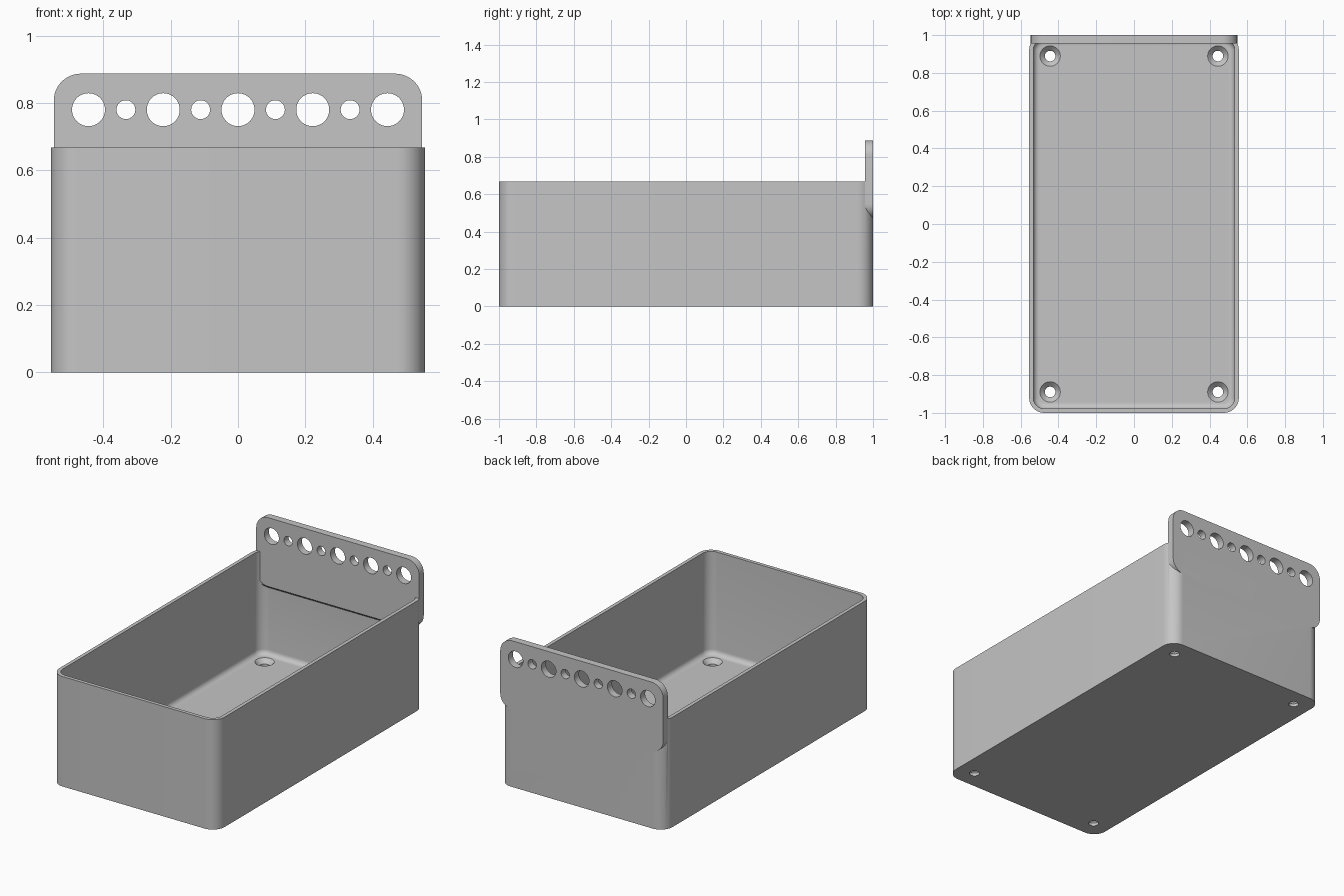
import bpy, bmesh, math
from mathutils import Matrix

old = bpy.data.objects.get("Cube")
if old:
    bpy.data.objects.remove(old, do_unlink=True)

HX, HY, HEIGHT = 0.555, 1.0, 0.667      # outer half width, half length, wall height
WALL, FLOOR, RADIUS = 0.022, 0.044, 0.08
PLATE_T, PLATE_LOW, PLATE_TOP = 0.044, 0.469, 0.887
SINK_X, SINK_Y = 0.444, 0.889

grey = bpy.data.materials.new("light_grey")
grey.use_nodes = True
color = (0.56, 0.56, 0.56, 1)
grey.diffuse_color = color
grey.node_tree.nodes["Principled BSDF"].inputs["Base Color"].default_value = color


def rounded(hx, hy, r, steps=12):
    """Outline of a rounded rectangle, counter-clockwise."""
    pts = []
    for k, (sx, sy) in enumerate([(1, 1), (-1, 1), (-1, -1), (1, -1)]):
        for i in range(steps + 1):
            a = (k + i / steps) * math.pi / 2
            pts.append((sx * (hx - r) + r * math.cos(a), sy * (hy - r) + r * math.sin(a)))
    return pts


def loft(name, layers, matrix=Matrix()):
    """Closed solid through a stack of (outline, height) layers."""
    bm = bmesh.new()
    rings = [[bm.verts.new((x, y, z)) for x, y in outline] for outline, z in layers]
    for low, high in zip(rings, rings[1:]):
        for i in range(len(low)):
            j = (i + 1) % len(low)
            bm.faces.new((low[i], low[j], high[j], high[i]))
    bm.faces.new(rings[0][::-1])
    bm.faces.new(rings[-1])
    bmesh.ops.transform(bm, matrix=matrix, verts=bm.verts)
    bmesh.ops.recalc_face_normals(bm, faces=bm.faces)
    mesh = bpy.data.meshes.new(name)
    bm.to_mesh(mesh)
    bm.free()
    mesh.materials.append(grey)
    obj = bpy.data.objects.new(name, mesh)
    bpy.context.collection.objects.link(obj)
    return obj


def circle(r, x=0, y=0, n=40):
    return [(x + r * math.cos(math.tau * i / n), y + r * math.sin(math.tau * i / n)) for i in range(n)]


def combine(target, tool, operation):
    mod = target.modifiers.new(operation, 'BOOLEAN')
    mod.operation, mod.solver, mod.object = operation, 'EXACT', tool
    bpy.context.view_layer.objects.active = target
    bpy.ops.object.modifier_apply(modifier=mod.name)
    bpy.data.objects.remove(tool, do_unlink=True)


# Tray body with a hollow whose floor edge is filleted
tray = loft("tray", [(rounded(HX, HY, RADIUS), 0), (rounded(HX, HY, RADIUS), HEIGHT)])
fillet, layers = 0.03, []
for i in range(7):
    a = i / 6 * math.pi / 2
    inset = WALL + fillet * (1 - math.sin(a))
    layers.append((rounded(HX - inset, HY - inset, RADIUS - inset),
                   FLOOR + fillet * (1 - math.cos(a))))
layers.append((rounded(HX - WALL, HY - WALL, RADIUS - WALL), HEIGHT + 0.1))
combine(tray, loft("hollow_cutter", layers), 'DIFFERENCE')

# Countersunk screw holes in the floor corners
for sx in (-1, 1):
    for sy in (-1, 1):
        x, y = sx * SINK_X, sy * SINK_Y
        cutter = loft("screw_cutter", [(circle(0.028, x, y), -0.05), (circle(0.028, x, y), 0.018),
                                       (circle(0.054, x, y), FLOOR), (circle(0.054, x, y), 0.08)])
        combine(tray, cutter, 'DIFFERENCE')

# Rounded back plate, drawn flat and stood up against the back wall
stand = Matrix.Translation((0, HY, (PLATE_LOW + PLATE_TOP) / 2)) @ Matrix.Rotation(math.pi / 2, 4, 'X')
plate_outline = rounded(0.547, (PLATE_TOP - PLATE_LOW) / 2, RADIUS)
plate = loft("back_plate", [(plate_outline, 0), (plate_outline, PLATE_T)], stand)

# Row of alternating large and small holes
row = Matrix.Translation((0, HY, 0.78)) @ Matrix.Rotation(math.pi / 2, 4, 'X')
for i in range(-4, 5):
    hole = circle(0.049 if i % 2 == 0 else 0.028, i * 0.111)
    combine(plate, loft("plate_hole_cutter", [(hole, -0.1), (hole, 0.1)], row), 'DIFFERENCE')
combine(tray, plate, 'UNION')

# Sloped support under the plate, inside the back wall
wedge = [(HY - PLATE_T, PLATE_LOW + 0.004), (HY - WALL + 0.004, PLATE_LOW - 0.022),
         (HY - WALL + 0.004, PLATE_LOW + 0.004)]
along_x = Matrix(((0, 0, 1, 0), (1, 0, 0, 0), (0, 1, 0, 0), (0, 0, 0, 1)))
combine(tray, loft("plate_support", [(wedge, -0.51), (wedge, 0.51)], along_x), 'UNION')

# Smooth rounded surfaces, crisp edges
bpy.ops.object.select_all(action='DESELECT')
tray.select_set(True)
bpy.context.view_layer.objects.active = tray
bpy.ops.object.shade_smooth_by_angle(angle=math.radians(30))
